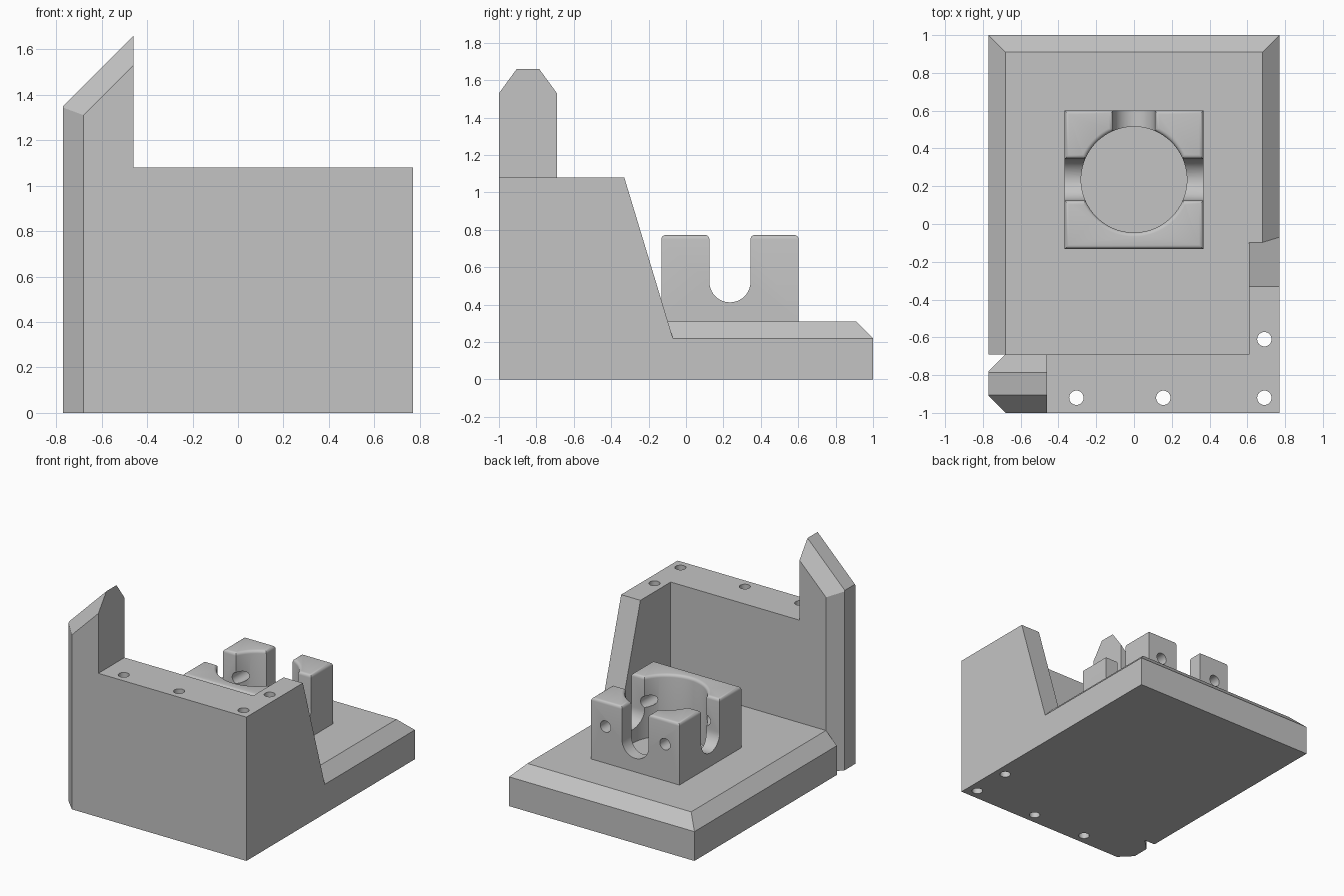
import bpy, bmesh, math
from mathutils import Vector, Matrix

cube = bpy.data.objects.get("Cube")
if cube:
    bpy.data.objects.remove(cube, do_unlink=True)

grey = bpy.data.materials.new("plain grey")
grey.use_nodes = True
GREY = (0.55, 0.55, 0.55, 1)
grey.diffuse_color = GREY
grey.node_tree.nodes["Principled BSDF"].inputs["Base Color"].default_value = GREY


def finish(name, bm):
    bmesh.ops.recalc_face_normals(bm, faces=bm.faces)
    me = bpy.data.meshes.new(name)
    bm.to_mesh(me)
    bm.free()
    me.materials.append(grey)
    ob = bpy.data.objects.new(name, me)
    bpy.context.collection.objects.link(ob)
    return ob


def loft(name, lower, upper):
    """Solid between two matching rings of points."""
    bm = bmesh.new()
    a = [bm.verts.new(p) for p in lower]
    b = [bm.verts.new(p) for p in upper]
    bm.faces.new(a)
    bm.faces.new(b)
    for i in range(len(a)):
        j = (i + 1) % len(a)
        bm.faces.new((a[i], a[j], b[j], b[i]))
    return finish(name, bm)


def box(name, x0, x1, y0, y1, z0, z1):
    ring = [(x0, y0), (x1, y0), (x1, y1), (x0, y1)]
    return loft(name, [(x, y, z0) for x, y in ring], [(x, y, z1) for x, y in ring])


def rod(name, centre, radius, length, axis, sides=32):
    bm = bmesh.new()
    turn = Vector((0, 0, 1)).rotation_difference(Vector(axis)).to_matrix().to_4x4()
    bmesh.ops.create_cone(bm, cap_ends=True, segments=sides, radius1=radius, radius2=radius,
                          depth=length, matrix=Matrix.Translation(centre) @ turn)
    return finish(name, bm)


def boolean(target, tool, operation):
    mod = target.modifiers.new("cut", 'BOOLEAN')
    mod.operation = operation
    mod.solver = 'EXACT'
    mod.object = tool
    bpy.context.view_layer.update()
    graph = bpy.context.evaluated_depsgraph_get()
    mesh = bpy.data.meshes.new_from_object(target.evaluated_get(graph))
    target.modifiers.clear()
    target.data = mesh
    bpy.data.objects.remove(tool, do_unlink=True)


def smooth(ob):
    bpy.ops.object.select_all(action='DESELECT')
    ob.select_set(True)
    bpy.context.view_layer.objects.active = ob
    bpy.ops.object.shade_smooth_by_angle(angle=math.radians(30))


W, C = 0.77, 0.09                 # half width and chamfer
EDGE, FLOOR, TOP = 0.22, 0.31, 1.08
WALL_Y, POST_X = -0.69, -0.46

# Base slab: straight sides, then a sloped rim on three sides
frame = box("frame", -W, W, -0.85, 1, 0, EDGE)
rim = [(-W, -0.85), (W, -0.85), (W, 1), (-W, 1)]
inset = [(C - W, -0.85), (W - C, -0.85), (W - C, 1 - C), (C - W, 1 - C)]
boolean(frame, loft("rim", [(x, y, EDGE) for x, y in rim],
                    [(x, y, FLOOR) for x, y in inset]), 'UNION')

# Front wall and sloping side wall
boolean(frame, box("front_wall", -0.6, W, -1, WALL_Y, 0, TOP), 'UNION')
side = [(-1, 0), (-0.07, 0), (-0.07, EDGE), (-0.33, TOP), (-1, TOP)]
boolean(frame, loft("side_wall", [(0.61, y, z) for y, z in side],
                    [(W, y, z) for y, z in side]), 'UNION')

# Clear the corner, then set the chamfered post with its slanted gabled top
boolean(frame, box("corner_clearance", -0.9, POST_X, -1.1, WALL_Y, -0.1, 2), 'DIFFERENCE')
plan = [(-W, C - 1), (C - W, -1), (POST_X, -1), (POST_X, WALL_Y),
        (C - W, WALL_Y), (-W, WALL_Y - C)]
post = loft("post", [(x, y, 0) for x, y in plan], [(x, y, 2) for x, y in plan])
gable = [(-1.1, -0.2), (WALL_Y + 0.1, -0.2), (WALL_Y + 0.1, 1.385), (WALL_Y, 1.53),
         (-0.785, 1.66), (-0.905, 1.66), (-1, 1.53), (-1.1, 1.385)]


def slanted(x):
    return [(x, y, z + (x - POST_X if z > 0 else 0)) for y, z in gable]


boolean(post, loft("slanted_top", slanted(-0.9), slanted(-0.3)), 'INTERSECT')
boolean(frame, post, 'UNION')

# Vertical bolt holes
for x, y in [(-0.305, -0.92), (0.155, -0.92), (0.69, -0.92), (0.69, -0.61)]:
    boolean(frame, rod("bolt_hole", (x, y, 0.5), 0.038, 2, (0, 0, 1)), 'DIFFERENCE')
smooth(frame)

# Bearing block with round bore
H, CY, CREST, R = 0.367, 0.235, 0.772, 0.11
block = box("bearing_block", -H, H, CY - H, CY + H, FLOOR, CREST)
boolean(block, rod("bore", (0, CY, 0.5), 0.28, 2, (0, 0, 1), 96), 'DIFFERENCE')

# U-shaped slots: one across, one to the back
arc = [(R * math.cos(t), 0.522 + R * math.sin(t))
       for t in [math.pi * (1 + i / 20) for i in range(21)]]
u_shape = [(-R, 1)] + arc + [(R, 1)]
boolean(block, loft("cross_slot", [(-1, CY + u, z) for u, z in u_shape],
                    [(1, CY + u, z) for u, z in u_shape]), 'DIFFERENCE')
boolean(block, loft("back_slot", [(u, CY, z) for u, z in u_shape],
                    [(u, 1, z) for u, z in u_shape]), 'DIFFERENCE')

# Clamping screw holes
for s in (-1, 1):
    boolean(block, rod("screw_hole", (s * 0.247, CY, 0.585), 0.043, 2, (0, 1, 0)), 'DIFFERENCE')

# Rounded crest edges
bm = bmesh.new()
bm.from_mesh(block.data)
bmesh.ops.remove_doubles(bm, verts=bm.verts, dist=0.0005)
crest = [e for e in bm.edges if all(v.co.z > CREST - 0.001 for v in e.verts)
         and len(e.link_faces) == 2 and e.calc_face_angle(0) > 0.5]
bmesh.ops.bevel(bm, geom=crest, offset=0.022, segments=4, profile=0.5,
                affect='EDGES', clamp_overlap=False)
bm.to_mesh(block.data)
bm.free()
smooth(block)
